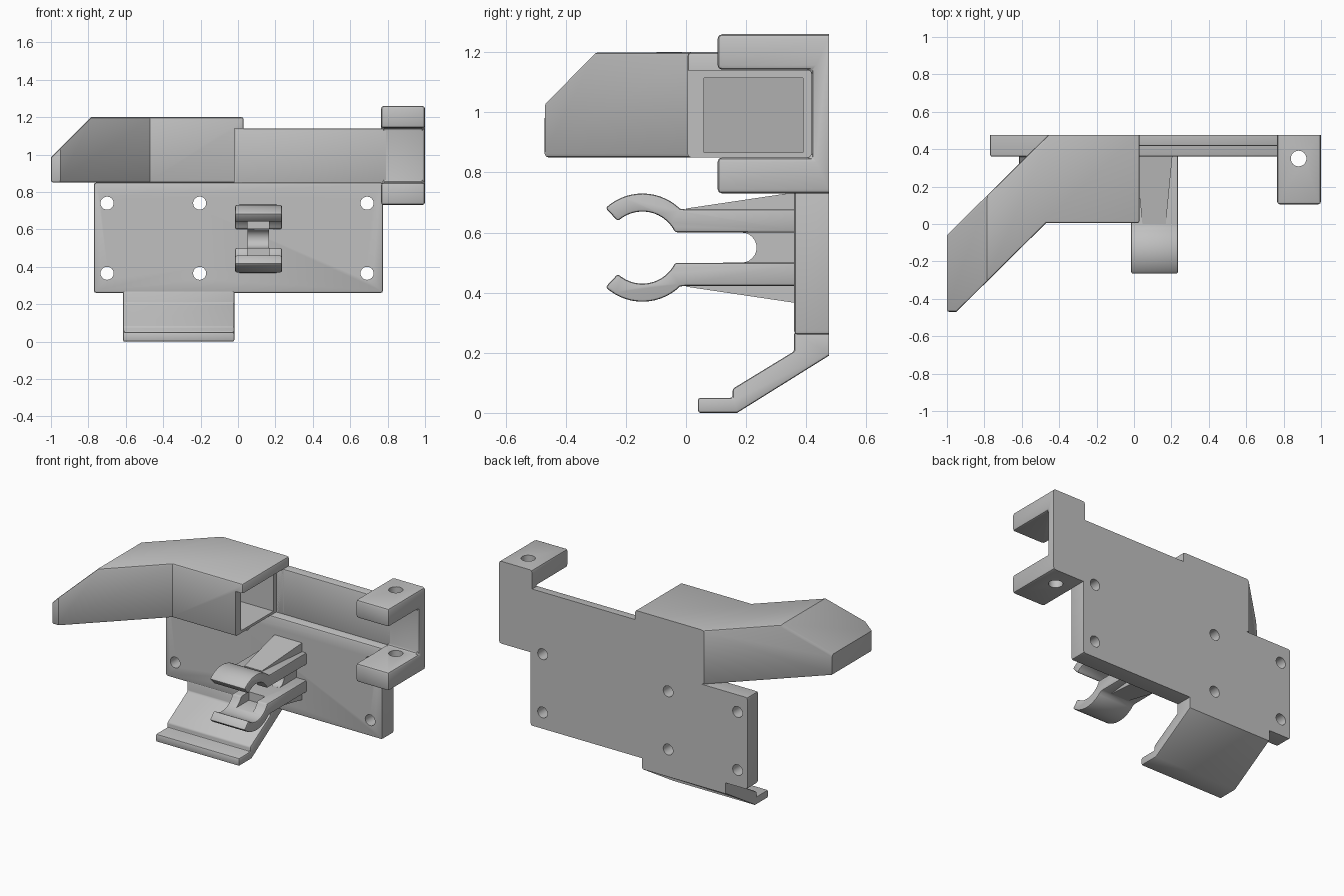
import bpy, bmesh
from math import cos, sin, radians
from mathutils import Vector

if "Cube" in bpy.data.objects:
    bpy.data.objects.remove(bpy.data.objects["Cube"])

BACK = 0.475
grey = bpy.data.materials.new("plain grey")
grey.use_nodes = True
colour = (0.53, 0.53, 0.53, 1)
grey.diffuse_color = colour
grey.node_tree.nodes["Principled BSDF"].inputs["Base Color"].default_value = colour


def place(axis, a, b, depth):
    return {"x": (depth, a, b), "y": (a, depth, b), "z": (a, b, depth)}[axis]


def prism(name, axis, pts, lo, hi, bevel=0.0, slope=None):
    """Extrude an outline along an axis, optionally slope one end and round sharp edges."""
    bm = bmesh.new()
    rings = [[bm.verts.new(place(axis, a, b, d)) for a, b in pts] for d in (lo, hi)]
    bm.faces.new(rings[0])
    bm.faces.new(rings[1])
    for i in range(len(pts)):
        j = (i + 1) % len(pts)
        bm.faces.new((rings[0][i], rings[0][j], rings[1][j], rings[1][i]))
    if slope:
        bmesh.ops.bisect_plane(bm, geom=bm.verts[:] + bm.edges[:] + bm.faces[:],
                               plane_co=slope, plane_no=(-1, 0, 1), clear_outer=True)
        bmesh.ops.holes_fill(bm, edges=[e for e in bm.edges if e.is_boundary], sides=0)
    bmesh.ops.recalc_face_normals(bm, faces=bm.faces[:])
    if bevel:
        sharp = [e for e in bm.edges
                 if e.calc_face_angle(0) > radians(50)
                 and not all(v.co.y > BACK - 0.001 for v in e.verts)]
        bmesh.ops.bevel(bm, geom=sharp, offset=bevel, segments=2, profile=0.5,
                        affect="EDGES", clamp_overlap=True)
    mesh = bpy.data.meshes.new(name)
    bm.to_mesh(mesh)
    bm.free()
    mesh.materials.append(grey)
    obj = bpy.data.objects.new(name, mesh)
    bpy.context.collection.objects.link(obj)
    return obj


def box(name, x0, x1, y0, y1, z0, z1, bevel=0.0):
    return prism(name, "z", [(x0, y0), (x1, y0), (x1, y1), (x0, y1)], z0, z1, bevel)


def arc(cy, cz, r, start, end, steps):
    return [(cy + r * cos(radians(start + (end - start) * i / steps)),
             cz + r * sin(radians(start + (end - start) * i / steps)))
            for i in range(steps + 1)]


def rod(axis, a, b, r, lo, hi):
    return prism("cutter", axis, arc(a, b, r, 0, 345, 23), lo, hi)


def activate(obj):
    bpy.ops.object.select_all(action="DESELECT")
    obj.select_set(True)
    bpy.context.view_layer.objects.active = obj


def cut(obj, cutters):
    activate(obj)
    for c in cutters:
        c.hide_render = True
        mod = obj.modifiers.new("cut", "BOOLEAN")
        mod.operation = "DIFFERENCE"
        mod.solver = "EXACT"
        mod.object = c
        bpy.ops.object.modifier_apply(modifier=mod.name)
        bpy.data.objects.remove(c)


# Mounting plate with six screw holes
plate = box("mounting_plate", -0.77, 0.775, 0.36, BACK, 0.26, 0.85, 0.012)
cut(plate, [rod("y", x, z, 0.035, 0.3, 0.6)
            for x in (-0.70, -0.205, 0.69) for z in (0.365, 0.74)])
parts = [plate]

# Thin wall above the plate
parts.append(box("upper_wall", -0.02, 0.8, 0.418, BACK, 0.845, 1.14, 0.008))

# C-shaped bracket with a vertical pin hole through both jaws
bracket = prism("side_bracket", "x",
                [(0.105, 0.73), (BACK, 0.73), (BACK, 1.26), (0.105, 1.26),
                 (0.105, 1.142), (0.418, 1.142), (0.418, 0.85), (0.105, 0.85)],
                0.765, 1.0, 0.015)
cut(bracket, [rod("z", 0.88, 0.35, 0.042, 0.6, 1.4)])
parts.append(bracket)

# Hollow angled chute with a sloped end and a short roof overhang
chute = prism("chute", "z",
              [(-1, -0.47), (-0.95, -0.47), (-0.47, 0.005), (0.03, 0.005),
               (0.03, BACK), (-0.46, BACK), (-1, -0.06)],
              0.85, 1.2, 0.012, slope=(-0.785, 0, 1.2))
cavity = prism("cutter", "z",
               [(0.1, 0.06), (-0.49, 0.06), (-0.95, -0.4), (-0.95, -0.11),
                (-0.45, 0.39), (0.1, 0.39)],
               0.866, 1.115, slope=(-0.785, 0, 1.13))
cut(chute, [box("cutter", -0.02, 0.1, -0.1, 0.418, 0.8, 1.14), cavity])
parts.append(chute)

# Bent flap below the plate
parts.append(prism("lower_flap", "x",
                   [(BACK, 0.27), (BACK, 0.19), (0.17, 0), (0.04, 0), (0.04, 0.05),
                    (0.155, 0.05), (0.155, 0.08), (0.36, 0.205), (0.36, 0.27)],
                   -0.615, -0.02, 0.008))

# Spring clip: mirrored arms with curved jaws and tapered ribs
MID = 0.55
arm_outline = (arc(-0.145, MID, 0.18, 133, 46, 14) + [(0.0, 0.677), (0.37, 0.677), (0.37, 0.6)]
               + arc(-0.145, MID, 0.12, 25, 133, 14))
rib_outline = [(0.0, 0.665), (0.0, 0.68), (0.37, 0.735), (0.37, 0.665)]
for side, sign in (("upper", 1), ("lower", -1)):
    def flip(pts):
        return [(y, MID + sign * (z - MID)) for y, z in pts]
    arm = prism(side + "_clip_arm", "x", flip(arm_outline), -0.015, 0.235, 0.008)
    notch = prism("cutter", "x", flip([(-0.09, 0.56), (0.04, 0.56), (0.04, 0.655), (-0.09, 0.655)]),
                  0.05, 0.165)
    cut(arm, [notch])
    rib = prism(side + "_clip_rib", "x", flip(rib_outline), 0.045, 0.17)
    # Flare the rib to the arm width where it meets the plate
    for v in rib.data.vertices:
        if v.co.y > 0.3:
            v.co.x = 0.11 + (v.co.x - 0.11) * 1.6
    parts += [arm, rib]

# Web joining the arms, with a round slot end
parts.append(prism("clip_web", "x",
                   [(0.37, 0.49), (0.37, 0.61), (0.185, 0.61)]
                   + arc(0.185, MID, 0.05, 90, -90, 12) + [(0.185, 0.49)],
                   0.05, 0.165))

for obj in parts:
    activate(obj)
    bpy.ops.object.shade_smooth_by_angle(angle=radians(32))
